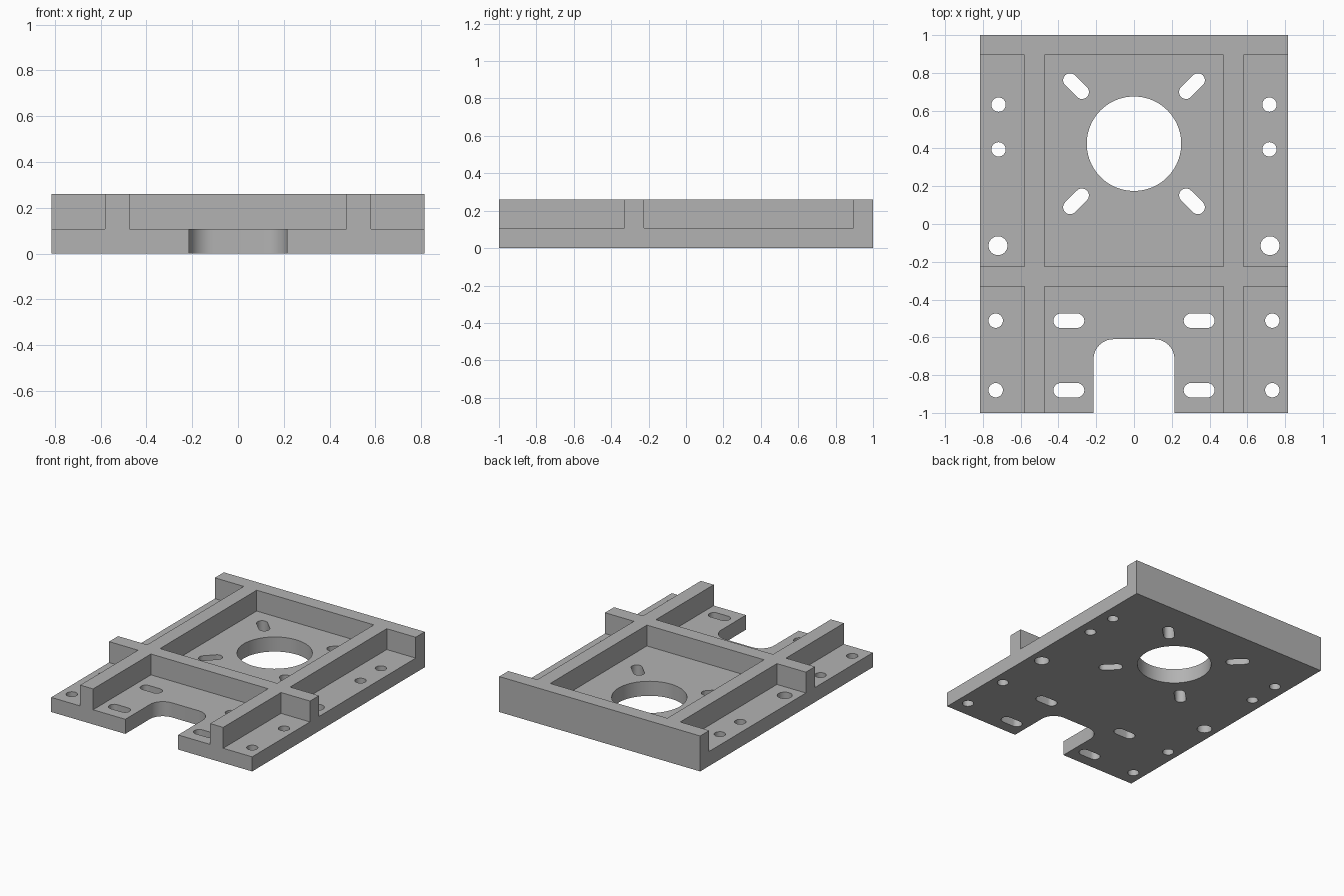
import bpy, bmesh
from math import sin, cos, pi
from mathutils import Matrix, Vector

cube = bpy.data.objects.get("Cube")
if cube:
    bpy.data.objects.remove(cube, do_unlink=True)

HALF_W, HALF_L = 0.815, 1.0
PLATE_Z, TOP_Z = 0.107, 0.26

metal = bpy.data.materials.new("grey metal")
metal.use_nodes = True
metal.diffuse_color = (0.45, 0.45, 0.45, 1)
metal.node_tree.nodes["Principled BSDF"].inputs["Base Color"].default_value = (0.45, 0.45, 0.45, 1)


def new_object(name, bm):
    bmesh.ops.recalc_face_normals(bm, faces=bm.faces)
    mesh = bpy.data.meshes.new(name)
    bm.to_mesh(mesh)
    bm.free()
    mesh.materials.append(metal)
    ob = bpy.data.objects.new(name, mesh)
    bpy.context.collection.objects.link(ob)
    return ob


def box(name, x0, x1, y0, y1, z0, z1):
    bm = bmesh.new()
    size = Matrix.Diagonal((x1 - x0, y1 - y0, z1 - z0, 1))
    centre = Matrix.Translation(((x0 + x1) / 2, (y0 + y1) / 2, (z0 + z1) / 2))
    bmesh.ops.create_cube(bm, size=1, matrix=centre @ size)
    return new_object(name, bm)


def add_rounded_prism(bm, x, y, half_x, half_y, radius, angle=0, steps=12):
    """Vertical prism with a rounded outline: circle, slot or rounded rectangle."""
    turn = Matrix.Translation((x, y, 0)) @ Matrix.Rotation(angle, 4, "Z")
    verts = []
    for k, (sx, sy) in enumerate([(1, 1), (-1, 1), (-1, -1), (1, -1)]):
        for i in range(steps + 1):
            a = (k + i / steps) * pi / 2
            p = Vector((sx * (half_x - radius) + radius * cos(a),
                        sy * (half_y - radius) + radius * sin(a), -0.2))
            verts.append(bm.verts.new(turn @ p))
    bmesh.ops.remove_doubles(bm, verts=verts, dist=1e-5)
    face = bm.faces.new([v for v in verts if v.is_valid])
    out = bmesh.ops.extrude_face_region(bm, geom=[face])
    bmesh.ops.translate(bm, vec=(0, 0, 0.6),
                        verts=[g for g in out["geom"] if isinstance(g, bmesh.types.BMVert)])


def combine(target, tool, operation):
    mod = target.modifiers.new(operation.lower(), "BOOLEAN")
    mod.operation, mod.solver, mod.object = operation, "EXACT", tool
    bpy.context.view_layer.objects.active = target
    bpy.ops.object.modifier_apply(modifier=mod.name)
    bpy.data.objects.remove(tool, do_unlink=True)


# Base plate with raised ribs
plate = box("mounting_plate", -HALF_W, HALF_W, -HALF_L, HALF_L, 0, PLATE_Z)
ribs = [
    box("back_rib", -HALF_W, HALF_W, 0.895, HALF_L, 0.05, TOP_Z),
    box("cross_rib", -HALF_W, HALF_W, -0.33, -0.225, 0.05, TOP_Z),
    box("left_rib", 0.475, 0.58, -HALF_L, HALF_L, 0.05, TOP_Z),
    box("right_rib", -0.58, -0.475, -HALF_L, HALF_L, 0.05, TOP_Z),
]
for rib in ribs:
    combine(plate, rib, "UNION")

# Central bore and front notch
cut = bmesh.new()
add_rounded_prism(cut, 0, 0.425, 0.25, 0.25, 0.25, steps=24)
add_rounded_prism(cut, 0, -0.96, 0.214, 0.35, 0.105)

for side in (-1, 1):
    # Round bolt holes along each edge
    for x, y, r in [(0.717, 0.632, 0.038), (0.717, 0.395, 0.038), (0.72, -0.115, 0.05),
                    (0.732, -0.512, 0.038), (0.732, -0.88, 0.038)]:
        add_rounded_prism(cut, side * x, y, r, r, r, steps=8)
    # Straight slots beside the notch
    for y in (-0.512, -0.88):
        add_rounded_prism(cut, side * 0.345, y, 0.082, 0.038, 0.038, steps=8)
    # Diagonal slots radiating from the bore
    for up in (-1, 1):
        add_rounded_prism(cut, side * 0.307, 0.425 + up * 0.305, 0.081, 0.037, 0.037,
                          side * up * pi / 4, steps=8)
combine(plate, new_object("hole_cutter", cut), "DIFFERENCE")

# Merge coplanar faces and keep crisp edges around smooth bores
bm = bmesh.new()
bm.from_mesh(plate.data)
bmesh.ops.remove_doubles(bm, verts=bm.verts, dist=1e-5)
bmesh.ops.dissolve_limit(bm, angle_limit=0.005, verts=bm.verts, edges=bm.edges)
bm.to_mesh(plate.data)
bm.free()
bpy.ops.object.select_all(action="DESELECT")
plate.select_set(True)
bpy.context.view_layer.objects.active = plate
bpy.ops.object.shade_smooth_by_angle(angle=pi / 6)
